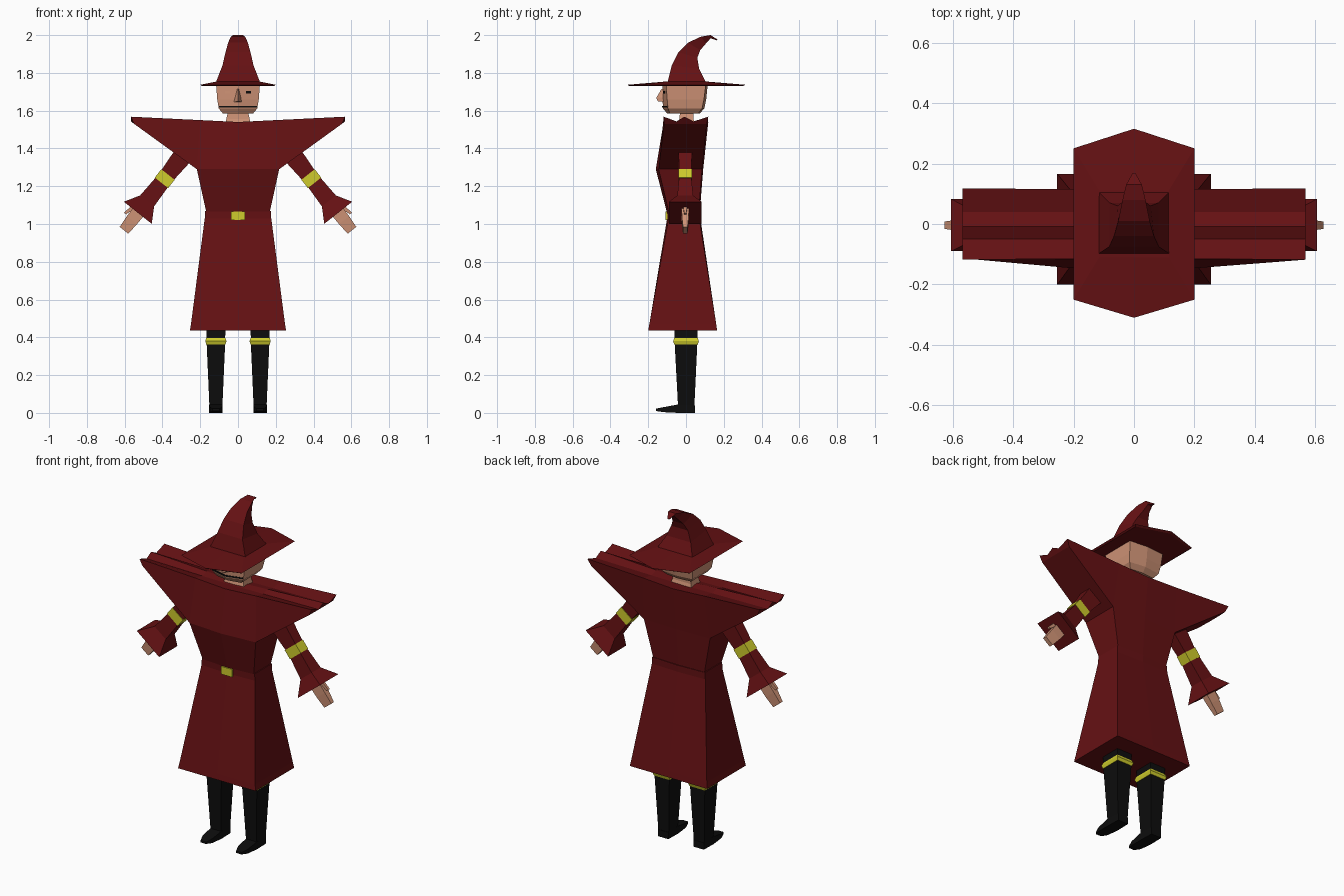
import bpy, bmesh


def material(name, r, g, b):
    m = bpy.data.materials.new(name)
    m.diffuse_color = (r, g, b, 1)
    return m


RED = material("dark red cloth", 0.13, 0.0055, 0.0065)
SKIN = material("skin", 0.62, 0.29, 0.18)
GOLD = material("gold", 0.62, 0.60, 0.025)
BLACK = material("black", 0.004, 0.004, 0.004)


def loft(name, rings, mat):
    """Skin a list of equal-length point rings and cap both ends."""
    bm = bmesh.new()
    vs = [[bm.verts.new(p) for p in r] for r in rings]
    n = len(rings[0])
    for a, b in zip(vs, vs[1:]):
        for i in range(n):
            j = (i + 1) % n
            bm.faces.new((a[i], a[j], b[j], b[i]))
    bm.faces.new(vs[0][::-1])
    bm.faces.new(vs[-1])
    bmesh.ops.recalc_face_normals(bm, faces=bm.faces[:])
    me = bpy.data.meshes.new(name)
    bm.to_mesh(me)
    bm.free()
    me.materials.append(mat)
    ob = bpy.data.objects.new(name, me)
    bpy.context.collection.objects.link(ob)
    return ob


def ring(z, hw, yf, yb, f=0.0, b=0.0, cx=0.0):
    """Six-point level ring: four corners, centre front and centre back."""
    return [(cx - hw, yf, z), (cx, yf - f, z), (cx + hw, yf, z),
            (cx + hw, yb, z), (cx, yb + b, z), (cx - hw, yb, z)]


def block(name, x0, x1, y0, y1, z0, z1, mat):
    xm, hw = (x0 + x1) / 2, (x1 - x0) / 2
    return loft(name, [ring(z0, hw, y0, y1, cx=xm), ring(z1, hw, y0, y1, cx=xm)], mat)


# Robe skirt and torso
loft("robe_skirt", [ring(0.435, 0.255, -0.20, 0.165),
                    ring(0.47, 0.249, -0.194, 0.16),
                    ring(1.03, 0.176, -0.092, 0.07, 0.008, 0.006),
                    ring(1.07, 0.174, -0.092, 0.07, 0.010, 0.008)], RED)
loft("robe_torso", [ring(1.05, 0.165, -0.088, 0.066, 0.010, 0.006),
                    ring(1.29, 0.218, -0.145, 0.085, 0.015, 0.006)], RED)
block("belt_buckle", -0.036, 0.036, -0.109, -0.09, 1.02, 1.066, GOLD)


# Wide pointed shoulder mantle with two grooves along the top
def mantle_section(xt, xb, zt, dip, zb, yf, yb, w):
    top = [(-w, zt), (-0.05, zt - dip), (-0.008, zt), (0.04, zt - dip), (w, zt)]
    return [(xt, y, z) for y, z in top] + [(xb, yb, zb), (xb, yf, zb)]


loft("shoulder_mantle", [
    mantle_section(-0.567, -0.55, 1.568, 0.025, 1.53, -0.115, 0.11, 0.118),
    mantle_section(-0.20, -0.218, 1.55, 0.012, 1.29, -0.145, 0.085, 0.115),
    mantle_section(0, 0, 1.54, 0.004, 1.29, -0.16, 0.091, 0.118),
    mantle_section(0.20, 0.218, 1.55, 0.012, 1.29, -0.145, 0.085, 0.115),
    mantle_section(0.567, 0.55, 1.568, 0.025, 1.53, -0.115, 0.11, 0.118)], RED)


# Arms: rectangular sections square to a sloping axis
def arm_part(name, s, sections, mat):
    rings = []
    for t, p, hp, hy in sections:  # distance, sideways shift, half sizes
        r = []
        for a, b in ((-1, -1), (1, -1), (1, 1), (-1, 1)):
            d = p + a * hp
            r.append((s * (0.388 + 0.62 * t + 0.785 * d),
                      b * hy - 0.004, 1.24 - 0.785 * t + 0.62 * d))
        rings.append(r)
    loft(name, rings, mat)


for s, side in ((-1, "left"), (1, "right")):
    arm_part(side + "_sleeve", s, [(-0.20, 0, 0.055, 0.038), (0, 0, 0.040, 0.031),
                                   (0.15, 0, 0.047, 0.042), (0.23, 0, 0.094, 0.086)], RED)
    arm_part(side + "_arm_band", s, [(-0.028, 0, 0.045, 0.035),
                                     (0.028, 0, 0.045, 0.035)], GOLD)
    arm_part(side + "_hand", s, [(0.20, 0, 0.036, 0.020), (0.28, 0, 0.034, 0.018),
                                 (0.348, 0, 0.029, 0.012)], SKIN)
    arm_part(side + "_thumb", s, [(0.20, 0.034, 0.012, 0.010),
                                  (0.275, 0.050, 0.007, 0.007)], SKIN)

    # Legs, knee bands and shoes
    cx = s * 0.117
    loft(side + "_leg", [ring(0.0, 0.032, -0.04, 0.045, cx=cx),
                         ring(0.05, 0.035, -0.043, 0.045, cx=cx),
                         ring(0.37, 0.049, -0.060, 0.06, cx=cx),
                         ring(0.45, 0.050, -0.060, 0.06, cx=cx)], BLACK)
    loft(side + "_knee_band", [ring(0.362, 0.051, -0.062, 0.062, cx=cx),
                               ring(0.380, 0.056, -0.068, 0.068, cx=cx),
                               ring(0.396, 0.051, -0.062, 0.062, cx=cx)], GOLD)
    loft(side + "_shoe", [[(cx - w, y, z0), (cx + w, y, z0), (cx + w, y, z1), (cx - w, y, z1)]
                          for y, w, z0, z1 in ((0.048, 0.034, 0, 0.04), (-0.04, 0.036, 0, 0.045),
                                               (-0.12, 0.032, 0.004, 0.03),
                                               (-0.16, 0.018, 0.01, 0.022))], BLACK)

# Neck and head
loft("neck", [ring(1.52, 0.07, -0.045, 0.05), ring(1.555, 0.062, -0.035, 0.04),
              ring(1.61, 0.05, -0.03, 0.04)], SKIN)
loft("head", [ring(1.585, 0.080, -0.085, 0.065, 0.015, 0.008),
              ring(1.612, 0.102, -0.095, 0.085, 0.027, 0.012),
              ring(1.66, 0.110, -0.100, 0.095, 0.024, 0.012),
              ring(1.74, 0.116, -0.105, 0.105, 0.018, 0.010)], SKIN)

# Nose, eyes and mouth line
loft("nose", [[(-0.026, -0.11, 1.645), (0, -0.150, 1.650), (0.026, -0.11, 1.645)],
              [(-0.020, -0.11, 1.67), (0, -0.157, 1.668), (0.020, -0.11, 1.67)],
              [(-0.010, -0.11, 1.715), (0, -0.130, 1.715), (0.010, -0.11, 1.715)]], SKIN)


def face_plate(name, x0, x1, z0, z1, y0, y1, mat):
    """Thin plate lying on the slanted front of the face."""
    loft(name, [[(x, y - 0.003, z0), (x, y + 0.003, z0), (x, y + 0.003, z1), (x, y - 0.003, z1)]
                for x, y in ((x0, y0), (x1, y1))], mat)


face_plate("right_eye", 0.042, 0.070, 1.690, 1.705, -0.118, -0.112, BLACK)
face_plate("left_eye", -0.070, -0.042, 1.690, 1.705, -0.112, -0.118, SKIN)
for s, side in ((-1, "left"), (1, "right")):
    face_plate(side + "_mouth", 0, s * 0.10, 1.617, 1.626, -0.123, -0.097, BLACK)

# Hat brim: a stretched hexagon, slightly raised towards the crown
loft("hat_brim", [ring(1.730, 0.19, -0.24, 0.24, 0.06, 0.06),
                  ring(1.737, 0.20, -0.25, 0.25, 0.06, 0.065),
                  ring(1.754, 0.115, -0.11, 0.11)], RED)

# Bent hat crown: front edge, back edge and half widths per section
crown = [((-0.100, 1.742), (0.110, 1.742), 0.120, 0.120),
         ((-0.075, 1.840), (0.070, 1.820), 0.082, 0.080),
         ((-0.040, 1.910), (0.060, 1.880), 0.066, 0.055),
         ((0.010, 1.960), (0.075, 1.920), 0.052, 0.036),
         ((0.080, 1.992), (0.105, 1.955), 0.038, 0.020),
         ((0.130, 2.000), (0.130, 1.983), 0.026, 0.012),
         ((0.168, 1.976), (0.163, 1.972), 0.005, 0.004)]
loft("hat_crown", [[(-wf, f[0], f[1]), (wf, f[0], f[1]), (wb, b[0], b[1]), (-wb, b[0], b[1])]
                   for f, b, wf, wb in crown], RED)
